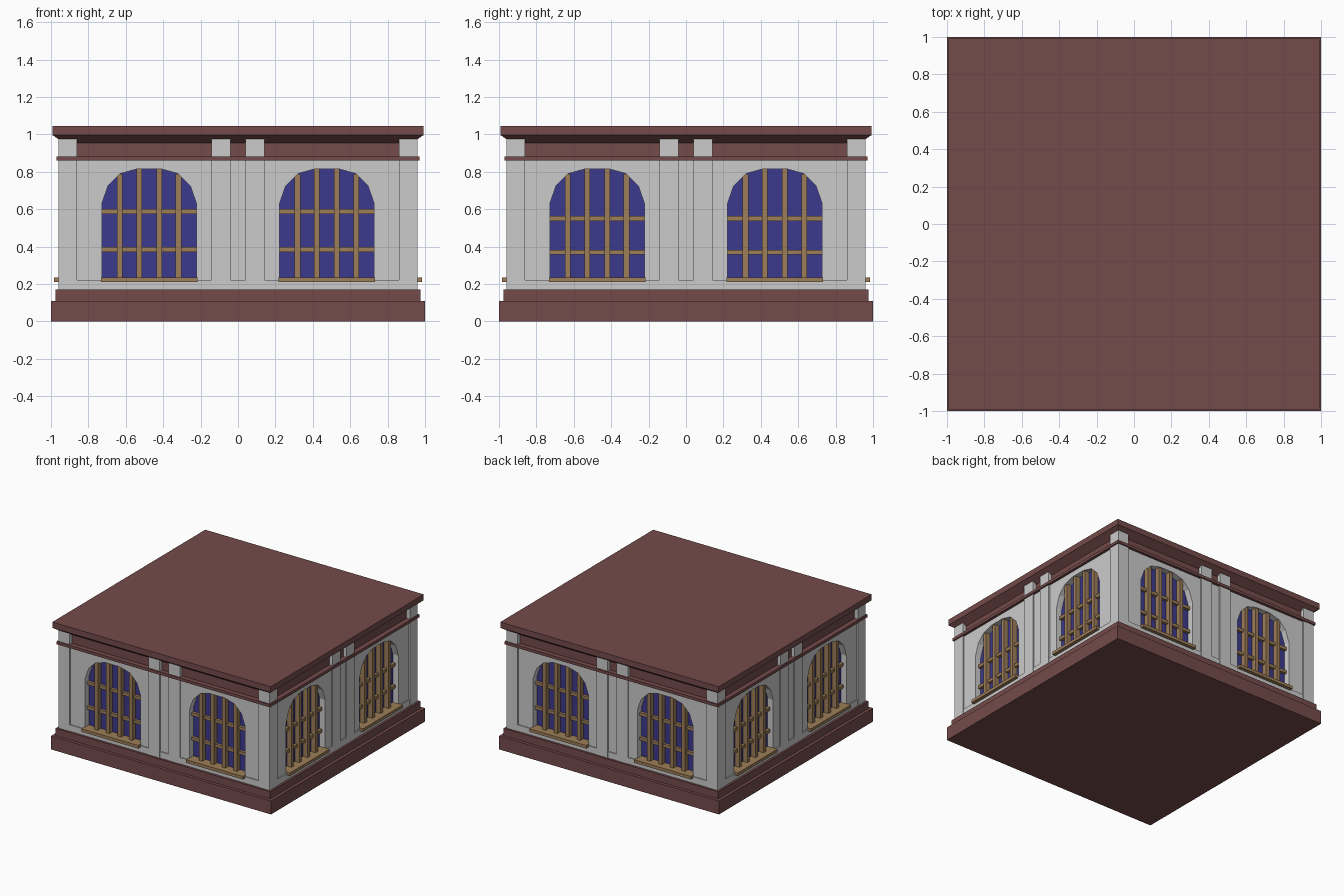
import bpy, bmesh, math
from mathutils import Matrix

if "Cube" in bpy.data.objects:
    bpy.data.objects.remove(bpy.data.objects["Cube"])


def material(name, rgb):
    m = bpy.data.materials.new(name)
    m.diffuse_color = (*rgb, 1)
    m.use_nodes = True
    m.node_tree.nodes["Principled BSDF"].inputs["Base Color"].default_value = m.diffuse_color
    return m


RED = material("red_stone", (0.178, 0.070, 0.070))
BLUE = material("blue_glass", (0.045, 0.041, 0.266))
WOOD = material("wood", (0.34, 0.21, 0.10))


def finish(name, bm, mat):
    bmesh.ops.recalc_face_normals(bm, faces=bm.faces)
    mesh = bpy.data.meshes.new(name)
    bm.to_mesh(mesh)
    bm.free()
    obj = bpy.data.objects.new(name, mesh)
    bpy.context.collection.objects.link(obj)
    if mat:
        mesh.materials.append(mat)
    return obj


def square_rings(name, profile, mat=None):
    """Stack of square rings from (half width, z) pairs, capped at both ends."""
    bm = bmesh.new()
    corners = [(-1, -1), (1, -1), (1, 1), (-1, 1)]
    rings = [[bm.verts.new((r * a, r * b, z)) for a, b in corners] for r, z in profile]
    for lo, hi in zip(rings, rings[1:]):
        for i in range(4):
            j = (i + 1) % 4
            bm.faces.new((lo[i], lo[j], hi[j], hi[i]))
    bm.faces.new(rings[0][::-1])
    bm.faces.new(rings[-1])
    return finish(name, bm, mat)


def prism(name, pts, out, back, side, mat=None):
    """Extrude an (x, z) outline from depth 'out' to 'back', turned to one of 4 sides."""
    bm = bmesh.new()
    face = bm.faces.new([bm.verts.new((x, -out, z)) for x, z in pts])
    ext = bmesh.ops.extrude_face_region(bm, geom=[face], use_keep_orig=True)["geom"]
    moved = [g for g in ext if isinstance(g, bmesh.types.BMVert)]
    bmesh.ops.translate(bm, verts=moved, vec=(0, out - back, 0))
    bm.transform(Matrix.Rotation(side * math.pi / 2, 4, 'Z'))
    return finish(name, bm, mat)


def box(name, x0, x1, z0, z1, out, back, side, mat=None):
    return prism(name, [(x0, z0), (x1, z0), (x1, z1), (x0, z1)], out, back, side, mat)


WALL, GLASS, PIER = 0.948, 0.897, 0.96
SILL_Z = 0.235

# stepped base, wall plinth, architrave strip, frieze and cornice
square_rings("base", [(1.0, 0), (1.0, 0.11), (0.975, 0.11), (0.975, 0.17), (0.85, 0.17)], RED)
square_rings("wall_plinth", [(0.957, 0.168), (0.957, 0.222), (0.9, 0.222)])
square_rings("architrave", [(0.9, 0.86), (0.97, 0.86), (0.97, 0.883), (0.9, 0.883)], RED)
square_rings("frieze", [(0.93, 0.87), (0.93, 0.96)], RED)
square_rings("cornice", [(0.925, 0.95), (0.985, 0.992), (0.993, 0.997), (0.993, 1.045)], RED)

half_arch = [(0.253, SILL_Z), (0.253, 0.63), (0.22, 0.725), (0.155, 0.79), (0.065, 0.815)]
arch = half_arch + [(-x, z) for x, z in reversed(half_arch)]

for side in range(4):
    # narrow panel between the twin pilasters
    box("centre_panel", -0.05, 0.05, 0.2, 0.865, WALL, 0.85, side)
    # corner pilaster with its block
    box("corner_pilaster", 0.86, PIER, 0.17, 0.865, PIER, 0.86, side)
    box("corner_block", 0.86, PIER, 0.88, 0.975, PIER, 0.86, side)

    for s in (-1, 1):
        # centre pilaster and block
        a, b = sorted((s * 0.04, s * 0.143))
        box("pilaster", a, b, 0.17, 0.865, PIER, 0.86, side)
        box("frieze_block", a, b, 0.88, 0.975, PIER, 0.86, side)

        # wall panel: rectangle notched by the arch, closed below by the plinth and sill
        c = s * 0.475
        opening = [(c + x, z) for x, z in arch]
        a, b = sorted((s * 0.14, s * 0.87))
        panel = [(b, 0.215), (b, 0.865), (a, 0.865), (a, 0.215), (c - 0.253, 0.215)]
        panel += opening[-2:0:-1] + [(c + 0.253, 0.215)]
        prism("wall_panel", panel, WALL, 0.85, side)

        # glass, sill and lattice bars
        prism("glass", opening, GLASS, 0.85, side, BLUE)
        box("sill", c - 0.258, c + 0.258, 0.21, SILL_Z, 0.985, 0.88, side, WOOD)
        for dx, top in ((-0.157, 0.789), (-0.053, 0.815), (0.053, 0.815), (0.157, 0.789)):
            box("upright_bar", c + dx - 0.015, c + dx + 0.015, SILL_Z, top, 0.938, 0.88, side, WOOD)
        for z in ((0.587, 0.385) if side % 2 == 0 else (0.55, 0.37)):
            box("cross_bar", c - 0.253, c + 0.253, z - 0.013, z + 0.013, 0.92, 0.88, side, WOOD)
